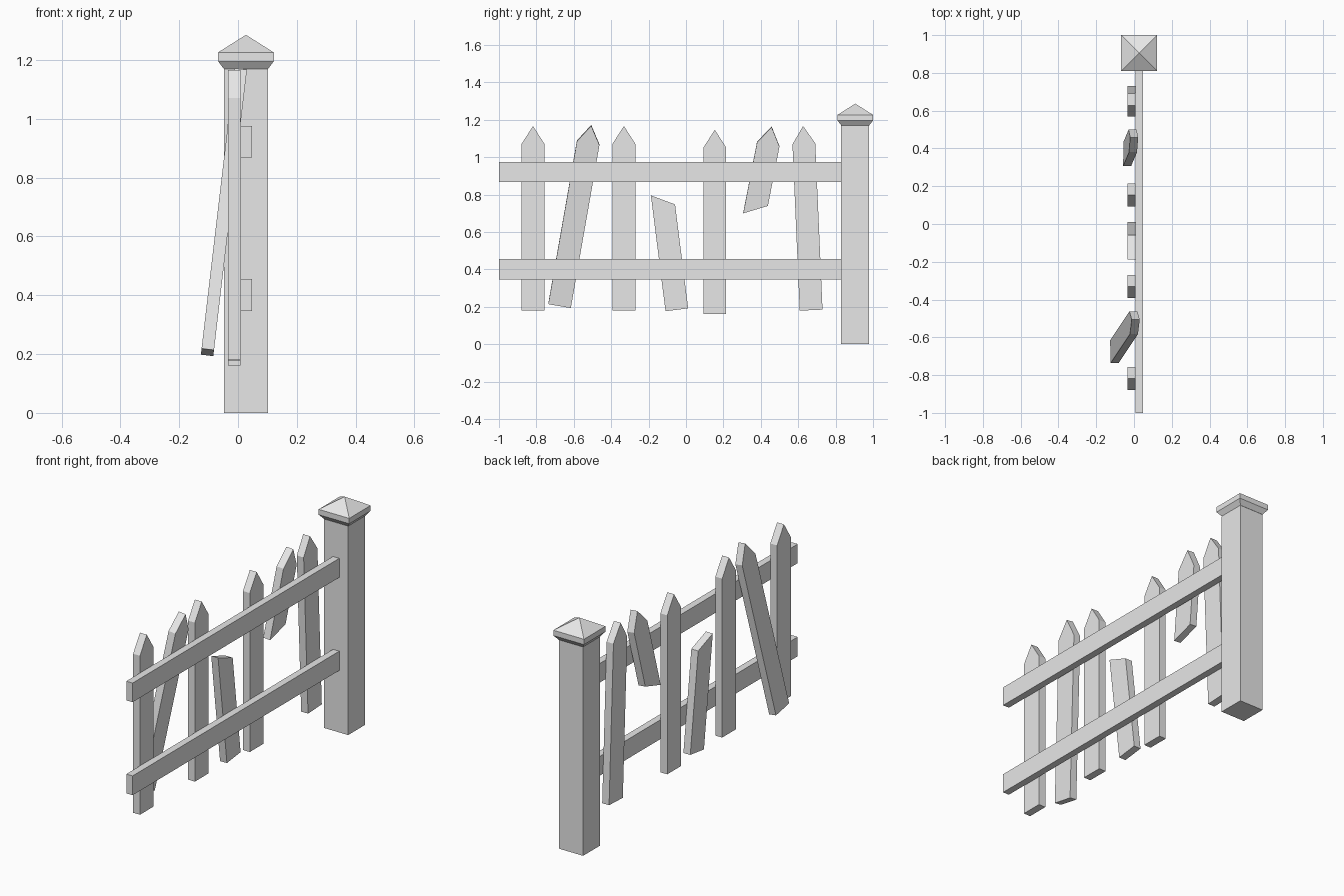
import bpy
import bmesh
from math import radians
from mathutils import Matrix

cube = bpy.data.objects.get("Cube")
if cube:
    bpy.data.objects.remove(cube, do_unlink=True)

grey = bpy.data.materials.new("weathered grey")
grey.use_nodes = True
tone = (0.8, 0.8, 0.8, 1)
grey.diffuse_color = tone
grey.node_tree.nodes["Principled BSDF"].inputs["Base Color"].default_value = tone


def add_object(name, bm):
    bmesh.ops.recalc_face_normals(bm, faces=bm.faces[:])
    mesh = bpy.data.meshes.new(name)
    bm.to_mesh(mesh)
    bm.free()
    mesh.materials.append(grey)
    obj = bpy.data.objects.new(name, mesh)
    bpy.context.collection.objects.link(obj)
    return obj


def box(name, low, high):
    bm = bmesh.new()
    size = [h - l for l, h in zip(low, high)]
    middle = [(l + h) / 2 for l, h in zip(low, high)]
    bmesh.ops.create_cube(bm, size=1, matrix=Matrix.Translation(middle) @ Matrix.Diagonal((*size, 1)))
    return add_object(name, bm)


# Post and the two rails that run into it
POST_X, POST_Y, HALF = 0.027, 0.904, 0.075
box("post", (POST_X - HALF, POST_Y - HALF, 0), (POST_X + HALF, POST_Y + HALF, 1.17))
for name, bottom, top in (("lower_rail", 0.347, 0.455), ("upper_rail", 0.868, 0.975)):
    box(name, (0.008, -1, bottom), (0.047, 0.84, top))

# Post cap: flared underside, straight band and pyramid top
bm = bmesh.new()
rings = []
for half, z in ((HALF, 1.17), (0.095, 1.196), (0.095, 1.226)):
    rings.append([bm.verts.new((POST_X + sx * half, 0.905 + sy * half, z))
                  for sx, sy in ((-1, -1), (1, -1), (1, 1), (-1, 1))])
apex = bm.verts.new((POST_X, 0.905, 1.286))
bm.faces.new(rings[0])
for i in range(4):
    j = (i + 1) % 4
    for low, high in zip(rings, rings[1:]):
        bm.faces.new((low[i], low[j], high[j], high[i]))
    bm.faces.new((rings[-1][i], rings[-1][j], apex))
add_object("post_cap", bm)

# Picket outlines (across, up), measured from the middle of the foot
W, THICK = 0.061, 0.0425
WHOLE = [(-W, 0), (W, 0), (W, 0.89), (0, 0.985), (-W, 0.89)]
STUMP = [(-W, 0), (W, 0), (W, 0.56), (-W, 0.624)]
HANGING = [(-W, -0.033), (W, 0.031), (W, 0.355), (0, 0.45), (-W, 0.355)]


def picket(name, outline, y, z, tilt=0, lean=0, x=-0.0132):
    bm = bmesh.new()
    face = bm.faces.new([bm.verts.new((-THICK / 2, a, b)) for a, b in outline])
    side = bmesh.ops.extrude_face_region(bm, geom=[face])["geom"]
    bmesh.ops.translate(bm, vec=(THICK, 0, 0),
                        verts=[v for v in side if isinstance(v, bmesh.types.BMVert)])
    obj = add_object(name, bm)
    obj.location = (x, y, z)
    obj.rotation_euler = (radians(-tilt), radians(lean), 0)


picket("end_picket", WHOLE, -0.818, 0.181)
picket("loose_picket", WHOLE, -0.676, 0.206, tilt=9.9, lean=6.7, x=-0.104)
picket("straight_picket", WHOLE, -0.332, 0.181)
picket("broken_lower_picket", STUMP, -0.049, 0.184, tilt=-7.2)
picket("middle_picket", WHOLE, 0.154, 0.161)
picket("broken_hanging_picket", HANGING, 0.372, 0.722, tilt=11, lean=4.7, x=-0.035)
picket("tilted_picket", WHOLE, 0.669, 0.182, tilt=-2.5)
